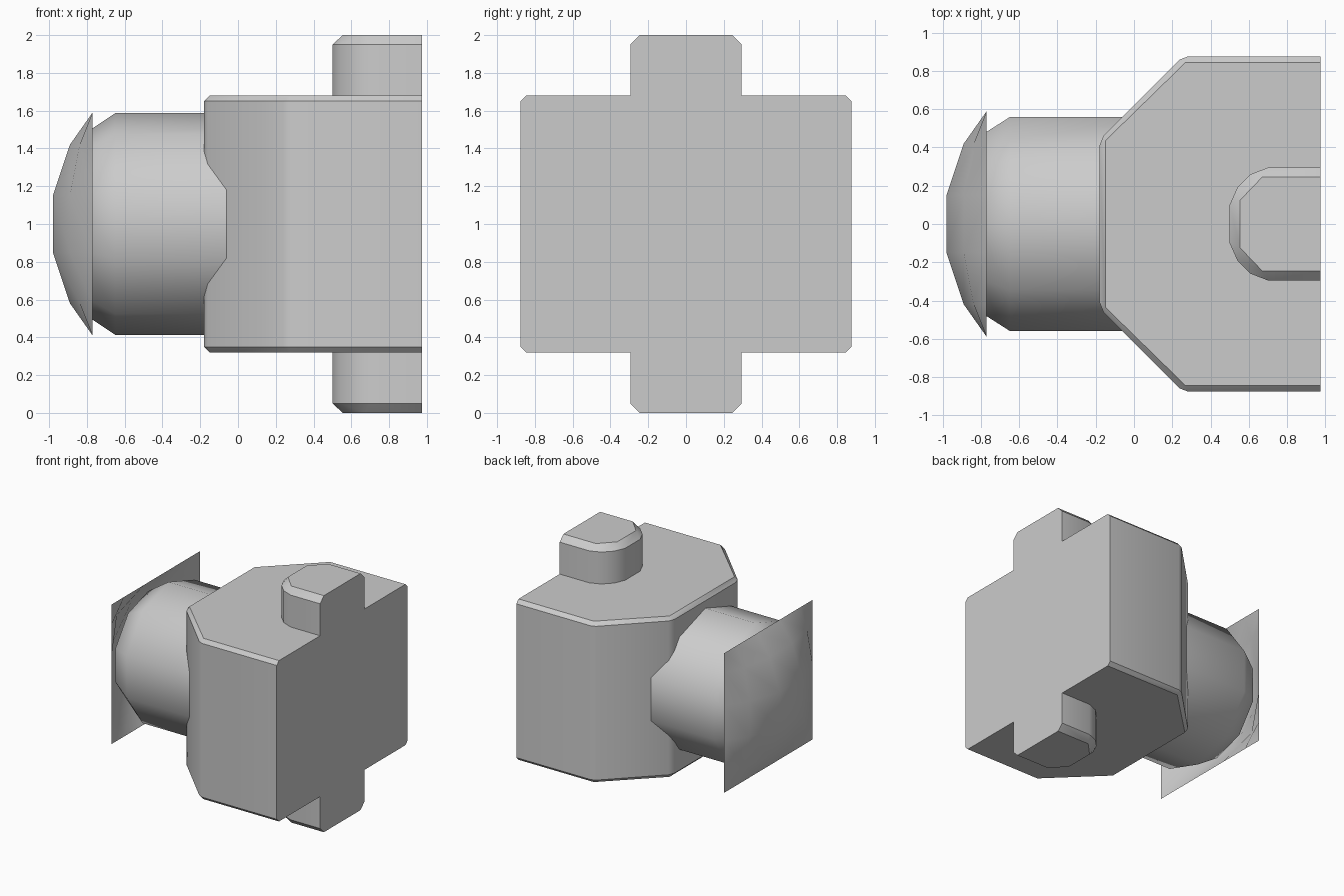
import bpy, bmesh, math

if "Cube" in bpy.data.objects:
    bpy.data.objects.remove(bpy.data.objects["Cube"])


def finish(name, bm, angle=None):
    bmesh.ops.remove_doubles(bm, verts=bm.verts[:], dist=1e-4)
    bmesh.ops.recalc_face_normals(bm, faces=bm.faces[:])
    me = bpy.data.meshes.new(name)
    bm.to_mesh(me)
    bm.free()
    ob = bpy.data.objects.new(name, me)
    bpy.context.collection.objects.link(ob)
    bpy.ops.object.select_all(action='DESELECT')
    ob.select_set(True)
    bpy.context.view_layer.objects.active = ob
    bpy.ops.object.shade_smooth_by_angle(angle=math.radians(angle))
    return ob


def loft(bm, rings, cap_start=True, cap_end=True):
    loops = [[bm.verts.new(p) for p in r] for r in rings]
    n = len(loops[0])
    for a, b in zip(loops, loops[1:]):
        for i in range(n):
            j = (i + 1) % n
            bm.faces.new((a[i], a[j], b[j], b[i]))
    if cap_start:
        bm.faces.new(loops[0][::-1])
    if cap_end:
        bm.faces.new(loops[-1])


def plan(half, z):
    # mirror a half outline across y = 0
    return [(x, y, z) for x, y in half] + [(x, -y, z) for x, y in reversed(half)]


END = 0.975

# main block: chamfered plan, small bevel top and bottom, flat on +x
outer = [(END, .875), (.28, .875), (.24, .86), (-.16, .46), (-.18, .41)]
inner = [(END, .845), (.27, .845), (.27, .845), (-.15, .435), (-.15, .435)]
bm = bmesh.new()
loft(bm, [plan(inner, .32), plan(outer, .35), plan(outer, 1.65), plan(inner, 1.68)])
finish("main_block", bm, 30)

# pivot pegs above and below
peg_out = [(END, .295), (.70, .295), (.61, .26), (.54, .19), (.50, .10)]
peg_in = [(END, .245), (.67, .245), (.67, .245), (.555, .125), (.555, .125)]
for name, s in (("top_peg", 1), ("bottom_peg", -1)):
    bm = bmesh.new()
    loft(bm, [plan(peg_out, 1 + s * .68), plan(peg_out, 1 + s * .95),
              plan(peg_in, 1 + s)], cap_start=False)
    finish(name, bm, 30)

# ten-sided barrel with rounded end
bm = bmesh.new()
profile = [(.2, .587), (-.65, .587), (-.84, .46), (-.93, .22)]
rings = []
for x, r in profile:
    rings.append([(x, r * math.sin(math.tau * i / 10), 1 + r * math.cos(math.tau * i / 10))
                  for i in range(10)])
loft(bm, rings)
finish("barrel", bm, 50)

# square bulging lens sheet
bm = bmesh.new()
steps = [(-.59, 0), (-.42, .57), (-.15, 1), (.15, 1), (.42, .57), (.59, 0)]
grid = [[bm.verts.new((-.77 - .21 * hy * hz, y, 1 + z)) for y, hy in steps]
        for z, hz in steps]
for i in range(5):
    for j in range(5):
        bm.faces.new((grid[i][j], grid[i + 1][j], grid[i + 1][j + 1], grid[i][j + 1]))
finish("lens_sheet", bm, 60)
